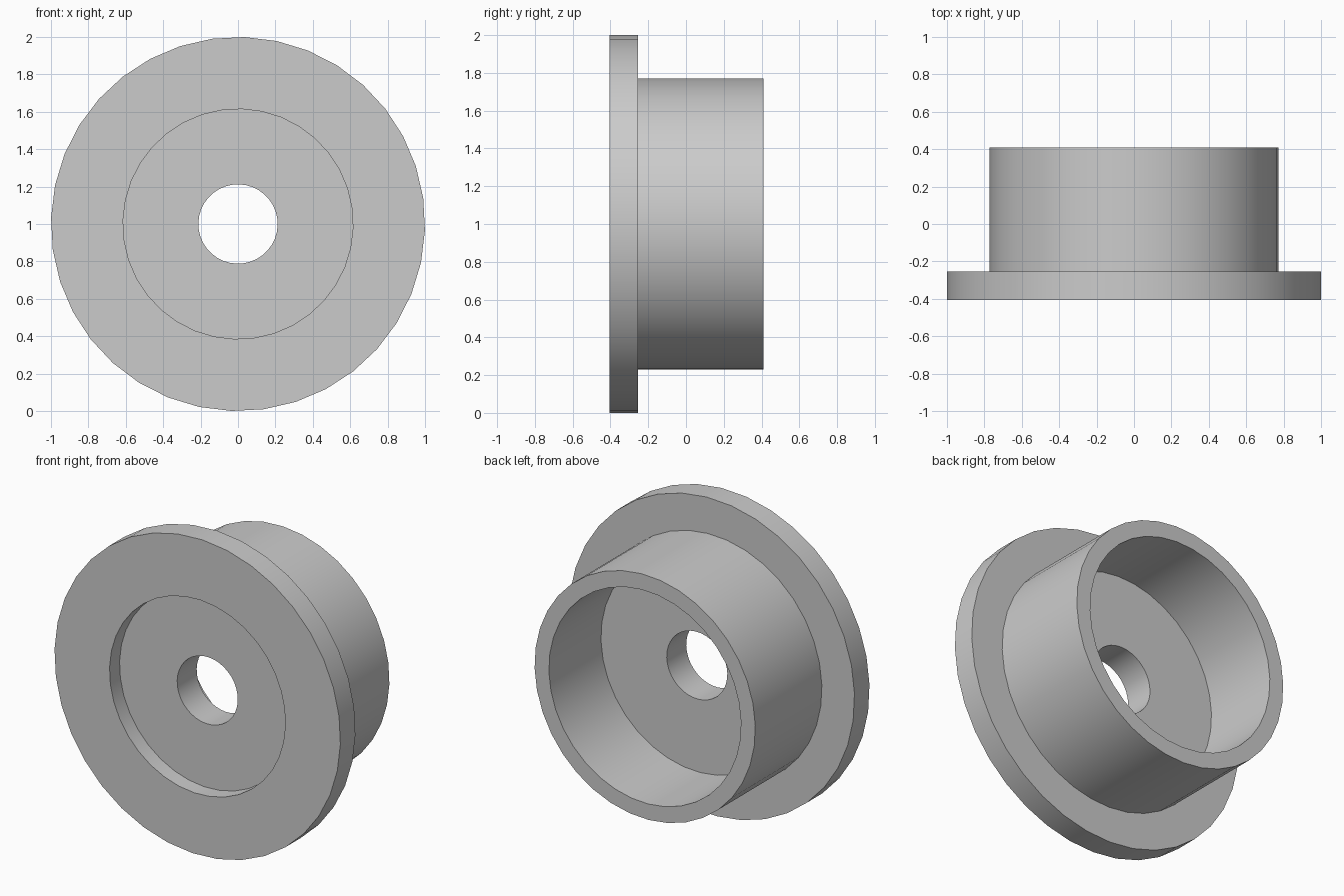
import bpy
import bmesh
from math import radians
from mathutils import Matrix, Vector

cube = bpy.data.objects.get("Cube")
if cube:
    bpy.data.objects.remove(cube, do_unlink=True)

SIDES = 36
CENTRE = Vector((0, 0, 1))

grey = bpy.data.materials.new("plain grey")
grey.use_nodes = True
colour = (0.6, 0.6, 0.6, 1)
grey.diffuse_color = colour
grey.node_tree.nodes["Principled BSDF"].inputs["Base Color"].default_value = colour


def lathe(name, profile):
    """Spin a closed (radius, y) profile around the front-to-back axis."""
    bm = bmesh.new()
    turn = Matrix.Rotation(radians(2), 3, 'Y')
    verts = [bm.verts.new(CENTRE + turn @ Vector((r, y, 0))) for r, y in profile]
    edges = [bm.edges.new((a, b)) for a, b in zip(verts, verts[1:] + verts[:1])]
    bmesh.ops.spin(bm, geom=verts + edges, cent=CENTRE, axis=(0, 1, 0),
                   angle=radians(360), steps=SIDES, use_merge=True)
    bmesh.ops.remove_doubles(bm, verts=bm.verts, dist=0.0001)
    bmesh.ops.recalc_face_normals(bm, faces=bm.faces)
    mesh = bpy.data.meshes.new(name)
    bm.to_mesh(mesh)
    bm.free()
    mesh.materials.append(grey)
    obj = bpy.data.objects.new(name, mesh)
    bpy.context.collection.objects.link(obj)
    bpy.ops.object.select_all(action='DESELECT')
    obj.select_set(True)
    bpy.context.view_layer.objects.active = obj
    bpy.ops.object.shade_smooth_by_angle(angle=radians(30))
    return obj


# Flanged hub: bore, front recess, flange, barrel and rear cup in one section
lathe("flanged_hub", [
    (0.212, -0.305), (0.615, -0.305),   # recess floor
    (0.615, -0.405), (1.0, -0.405),     # flange front
    (1.0, -0.255), (0.772, -0.255),     # flange back
    (0.772, 0.41), (0.672, 0.41),       # barrel rim
    (0.672, -0.11), (0.212, -0.11),     # cup floor and bore
])
